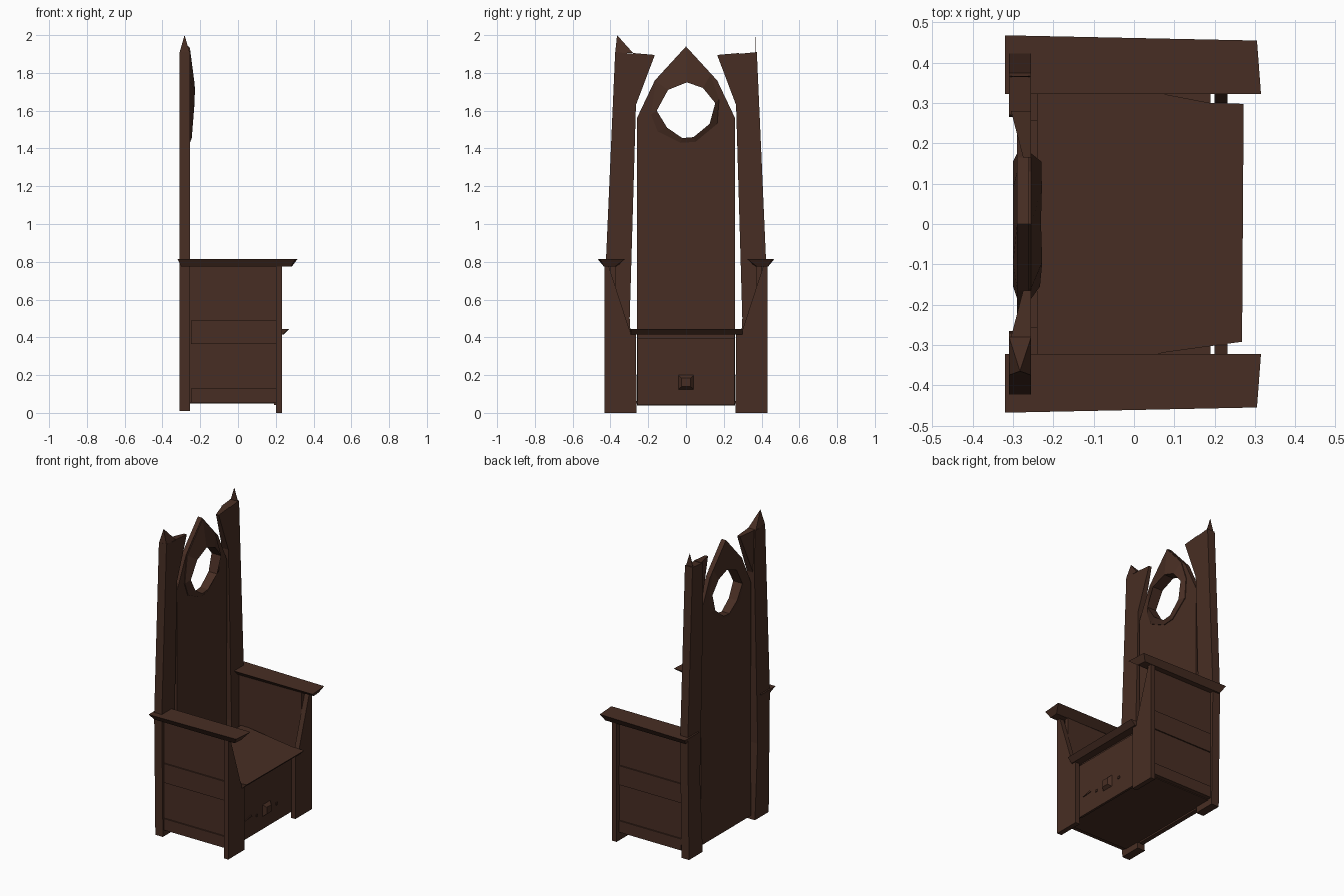
import bpy

cube = bpy.data.objects.get("Cube")
if cube:
    bpy.data.objects.remove(cube, do_unlink=True)

wood = bpy.data.materials.new("dark brown wood")
wood.use_nodes = True
colour = (0.064, 0.027, 0.017, 1)
wood.diffuse_color = colour
wood.node_tree.nodes["Principled BSDF"].inputs["Base Color"].default_value = colour


def make(name, verts, faces):
    mesh = bpy.data.meshes.new(name)
    mesh.from_pydata(verts, [], faces)
    mesh.materials.append(wood)
    obj = bpy.data.objects.new(name, mesh)
    bpy.context.collection.objects.link(obj)
    # make the normals face outwards
    bpy.context.view_layer.objects.active = obj
    obj.select_set(True)
    bpy.ops.object.mode_set(mode='EDIT')
    bpy.ops.mesh.select_all(action='SELECT')
    bpy.ops.mesh.normals_make_consistent(inside=False)
    bpy.ops.object.mode_set(mode='OBJECT')
    obj.select_set(False)
    return obj


def loft(name, a, b):
    """Closed solid between two matching outlines."""
    n = len(a)
    faces = [list(range(n)), list(range(n, 2 * n))]
    faces += [(i, (i + 1) % n, n + (i + 1) % n, n + i) for i in range(n)]
    return make(name, a + b, faces)


def prism_x(name, outline, x0, x1):
    return loft(name, [(x0, y, z) for y, z in outline], [(x1, y, z) for y, z in outline])


def box(name, x, y, z):
    return prism_x(name, [(y[0], z[0]), (y[1], z[0]), (y[1], z[1]), (y[0], z[1])], *x)


# Tall pointed back with a round window
arch = [(-.26, .04), (.26, .04), (.26, 1.56), (.165, 1.76), (0, 1.94), (-.165, 1.76), (-.26, 1.56)]
hole = [(-.155, 1.6), (-.095, 1.71), (.005, 1.75), (.09, 1.72), (.155, 1.64),
        (.125, 1.53), (.04, 1.46), (-.02, 1.455), (-.1, 1.51)]
back = prism_x("back_panel", arch, -.29, -.26)
cutter = prism_x("window_cutter", hole, -.4, -.1)
cutter.hide_render = True
mod = back.modifiers.new("window", 'BOOLEAN')
mod.operation = 'DIFFERENCE'
mod.solver = 'EXACT'
mod.object = cutter
bpy.context.view_layer.objects.active = back
bpy.ops.object.modifier_apply(modifier=mod.name)
bpy.data.objects.remove(cutter, do_unlink=True)

# Moulding around the window, proudest at mid height
outer = [(-.185, 1.58), (-.16, 1.755), (0, 1.935), (.13, 1.79), (.175, 1.66),
         (.165, 1.53), (.05, 1.435), (-.03, 1.43), (-.15, 1.49)]
rings = [[(-.255, *p) for p in outer],
         [(-.226 - .08 * abs(z - 1.69), y, z) for y, z in hole],
         [(-.3, *p) for p in hole], [(-.29, *p) for p in outer]]
n = len(hole)
make("window_moulding", sum(rings, []),
     [(r * n + i, r * n + (i + 1) % n, (r + 1) % 4 * n + (i + 1) % n, (r + 1) % 4 * n + i)
      for r in range(4) for i in range(n)])

for s, side in ((1, "left"), (-1, "right")):
    def mirror(points):
        return [(y * s, z) for y, z in points]

    # Back post with its flared top
    prism_x(side + "_back_post", mirror([(.412, .01), (.27, .01), (.298, .5), (.265, 1.63),
                                        (.27, 1.9), (.375, 1.91), (.424, .8)]), -.31, -.255)
    flare = mirror([(.265, 1.63), (.165, 1.895), (.28, 1.905)])
    loft(side + "_post_flare", [(x, *p) for x, p in zip((-.3, -.275, -.305), flare)],
         [(-.255, *p) for p in flare])

    # Front leg, narrowing up to the arm
    prism_x(side + "_front_leg", mirror([(.432, 0), (.262, 0), (.265, .442), (.3, .442),
                                        (.41, .78), (.432, .78)]), .2, .232)

    # Arm side with raised rails
    y0, y1 = .372 * s, .4 * s
    box(side + "_arm_side", (-.255, .2), (y0, y1), (.055, .785))
    for rail, z in (("lower", (.055, .13)), ("middle", (.365, .49))):
        box(side + "_" + rail + "_rail", (-.25, .2), (y1, y1 + .008 * s), z)

    # Armrest, wider at the top
    top = [(-.32, .322), (.315, .322), (.305, .455), (-.32, .468)]
    low = [(-.3, .365), (.285, .375), (.28, .435), (-.3, .435)]
    loft(side + "_armrest", [(x, y * s, .815) for x, y in top],
         [(x, y * s, .775) for x, y in low])

# Post points: one broad, one a thin blade
make("right_finial", [(-.31, -.375, 1.905), (-.255, -.375, 1.905), (-.255, -.28, 1.905),
                      (-.31, -.28, 1.905), (-.283, -.365, 2)],
     [(0, 1, 2, 3), (0, 1, 4), (1, 2, 4), (2, 3, 4), (3, 0, 4)])
blade = [(-.31, 1.9), (-.255, 1.9), (-.283, 1.99)]
loft("left_finial", [(x, .364, z) for x, z in blade], [(x, .367, z) for x, z in blade])

# Seat board, narrowing to the front
seat = [(-.24, .375), (-.2, .375), (.19, .3), (.272, .298),
        (.268, -.292), (.08, -.318), (-.2, -.375), (-.24, -.375)]
loft("seat", [(x, y, .445) for x, y in seat],
     [(x - (.03 if x > .2 else 0), y, .415) for x, y in seat])

# Chest under the seat, with base board, drawer front and handle
box("chest", (-.265, .19), (-.258, .258), (.05, .42))
box("base_board", (-.265, .19), (-.38, .38), (.05, .062))
box("drawer_front", (.19, .205), (-.258, .258), (.042, .395))
knob = [(-.04, .125), (.04, .125), (.04, .2), (-.04, .2)]
loft("drawer_handle", [(.205, y, z) for y, z in knob],
     [(.225, y * .6, .16 + (z - .16) * .6) for y, z in knob])
prism_x("drawer_carving", [(-.22, .165), (-.15, .17), (-.16, .182)], .205, .21)
for name, y in (("right_stud", -.1), ("left_stud", .105)):
    box(name, (.205, .21), (y - .008, y + .008), (.147, .163))
